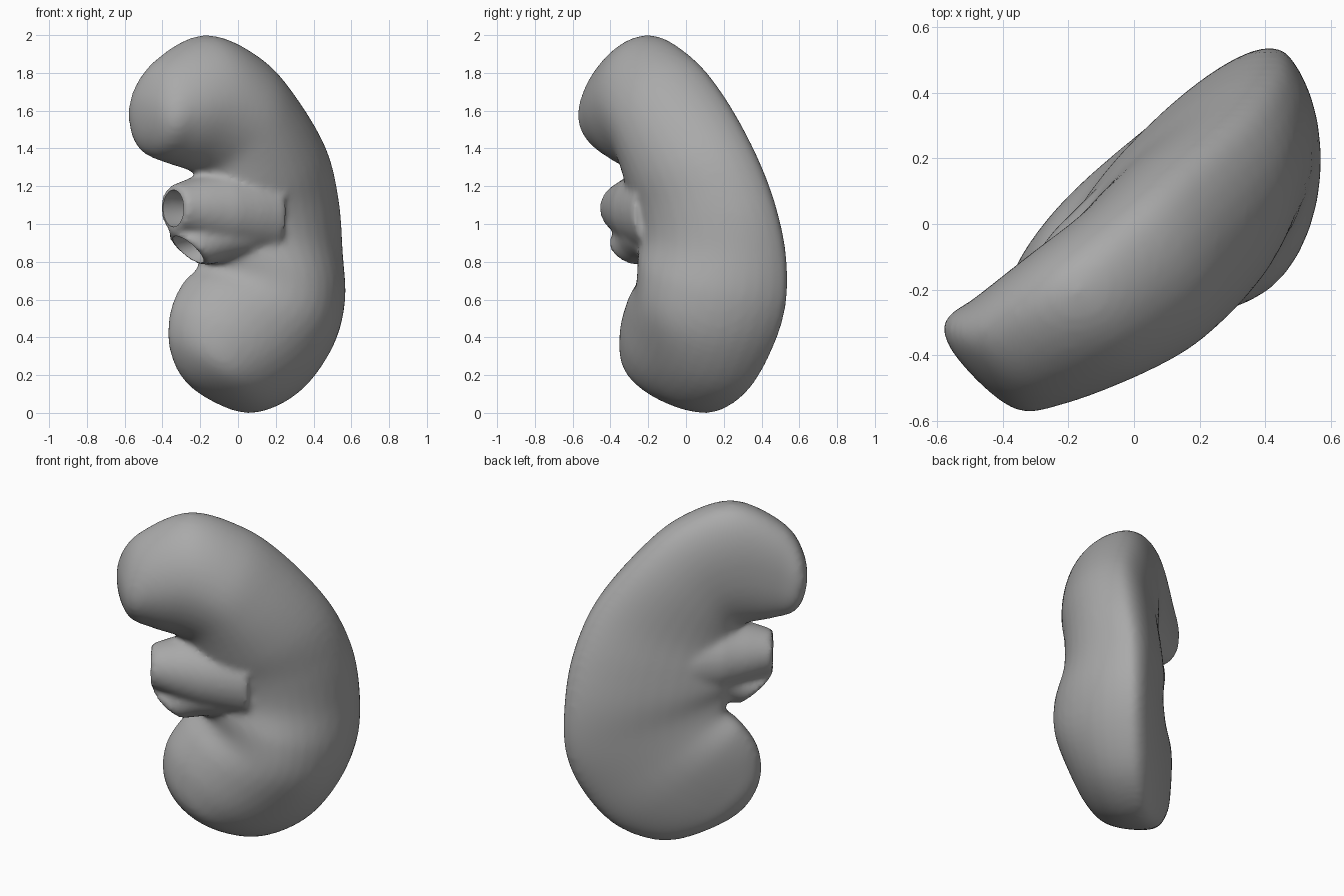
import bpy, bmesh, math
from mathutils import Vector

cube = bpy.data.objects.get("Cube")
if cube:
    bpy.data.objects.remove(cube, do_unlink=True)

ANGLE = math.radians(39)
U = Vector((math.cos(ANGLE), math.sin(ANGLE), 0))    # broad direction of the organ
N = Vector((math.sin(ANGLE), -math.cos(ANGLE), 0))   # domed face direction
Z = Vector((0, 0, 1))


def place(u, n, z):
    return U * u + N * n + Z * z


grey = bpy.data.materials.new("tissue_grey")
grey.use_nodes = True
colour = (0.4, 0.4, 0.4, 1)
grey.diffuse_color = colour
grey.node_tree.nodes["Principled BSDF"].inputs["Base Color"].default_value = colour


def loft(name, rings, cap=True):
    """Skin a list of closed rings of points into one mesh object."""
    bm = bmesh.new()
    rows = [[bm.verts.new(p) for p in ring] for ring in rings]
    for a, b in zip(rows, rows[1:]):
        for i in range(len(a)):
            j = (i + 1) % len(a)
            bm.faces.new((a[i], a[j], b[j], b[i]))
    if cap:
        bm.faces.new(rows[0])
        bm.faces.new(rows[-1])
    bmesh.ops.remove_doubles(bm, verts=bm.verts, dist=0.0005)
    bmesh.ops.recalc_face_normals(bm, faces=bm.faces)
    mesh = bpy.data.meshes.new(name)
    bm.to_mesh(mesh)
    bm.free()
    mesh.materials.append(grey)
    obj = bpy.data.objects.new(name, mesh)
    bpy.context.collection.objects.link(obj)
    return obj


def spline(a, b, c, d, t):
    return [0.5 * (2 * q + (r - p) * t + (2 * p - 5 * q + 4 * r - s) * t * t
                   + (3 * q - p - 3 * r + s) * t ** 3)
            for p, q, r, s in zip(a, b, c, d)]


# Body stations: outer u, z; inner u, z; rim, front and back depth; inner pinch
stations = [
    (-.67, 1.52, -.67, 1.52, -.01, -.01, -.01, 0),
    (-.66, 1.70, -.61, 1.38, -.01, .21, -.13, 0),
    (-.55, 1.87, -.48, 1.32, .02, .29, -.13, 0),
    (-.27, 2.0, -.35, 1.28, .05, .36, -.13, .1),
    (.03, 1.9, -.3, 1.24, .05, .4, -.13, .3),
    (.265, 1.71, -.3, 1.17, .03, .4, -.15, .4),
    (.505, 1.42, -.32, 1.1, .01, .38, -.17, .4),
    (.635, 1.13, -.32, 1.03, -.04, .34, -.21, .4),
    (.685, .84, -.3, .96, -.09, .33, -.24, .4),
    (.675, .56, -.26, .88, -.1, .38, -.24, .4),
    (.57, .31, -.22, .78, -.08, .4, -.22, .2),
    (.39, .1, -.31, .69, -.06, .36, -.2, 0),
    (.14, 0, -.4, .54, -.05, .29, -.17, 0),
    (-.1, .05, -.41, .35, -.04, .19, -.13, 0),
    (-.31, .17, -.31, .17, -.04, -.04, -.04, 0),
]


def mirrored(s):
    """Continue the surface across a rounded tip."""
    return (s[2], s[3], s[0], s[1], s[4], s[6], s[5], s[7])


def section(s, count=40):
    ou, oz, iu, iz, rim, front, back, pinch = s
    ring = []
    for k in range(count):
        t = math.tau * k / count
        c, q = math.cos(t), math.sin(t)
        power = 1.9 if q > 0 else 2.3
        c = math.copysign(abs(c) ** (2 / power), c)
        q = math.copysign(abs(q) ** (2 / power), q)
        w = (1 + c) / 2
        depth = (front - rim if q > 0 else rim - back) * (1 - pinch * (1 - w) ** 4)
        middle = rim + pinch * (.08 - rim) * (1 - w)
        ring.append(place(iu + (ou - iu) * w, middle + depth * q, iz + (oz - iz) * w))
    return ring


track = [mirrored(stations[1])] + stations + [mirrored(stations[-2])]
rings = []
for i in range(1, len(track) - 2):
    rings += [section(spline(*track[i - 1:i + 3], k / 5)) for k in range(5)]
rings.append(section(stations[-1]))
body = loft("kidney_body", rings, cap=False)


# Vessel stubs: elliptical sections swept along a short straight axis
def stub(name, start, end, long_dir, sizes, squash):
    a, b = place(*start), place(*end)
    side = (b - a).cross(long_dir).normalized()
    out = []
    for i, r in enumerate(sizes):
        centre = a.lerp(b, i / (len(sizes) - 1))
        out.append([centre + long_dir * r * math.cos(math.tau * k / 28)
                    + side * r * squash * math.sin(math.tau * k / 28) for k in range(28)])
    return loft(name, out)


upper = ((.05, .11, 1.06), (-.49, .06, 1.085))
lower = ((.05, .11, 1.0), (-.39, .06, .865))
slant = (U * -.2 + Z * .17).normalized()
stubs = [
    stub("upper_vessel", *upper, Z, (.26, .24, .215, .17, .12), 1.05),
    stub("lower_vessel", *lower, slant, (.23, .21, .185, .15, .13), 1),
]
bores = [
    stub("upper_bore", (-.2, .06, 1.07), (-.54, .06, 1.085), Z, (.05, .08, .095, .1), 1),
    stub("lower_bore", (-.17, .06, .93), (-.44, .06, .85), slant, (.05, .08, .105, .115), .9),
]

# Fuse the stubs into the body, soften the joins, then hollow the openings
for part in stubs:
    mod = body.modifiers.new("join_" + part.name, 'BOOLEAN')
    mod.operation = 'UNION'
    mod.object = part
mod = body.modifiers.new("fuse", 'REMESH')
mod.mode = 'VOXEL'
mod.voxel_size = 0.018
mod = body.modifiers.new("soften", 'SMOOTH')
mod.factor = 0.5
mod.iterations = 8
for part in bores:
    mod = body.modifiers.new("open_" + part.name, 'BOOLEAN')
    mod.operation = 'DIFFERENCE'
    mod.object = part

# Bake the modifiers and remove the helper solids
bpy.context.view_layer.update()
graph = bpy.context.evaluated_depsgraph_get()
baked = bpy.data.meshes.new_from_object(body.evaluated_get(graph))
body.modifiers.clear()
body.data = baked
baked.materials.clear()
baked.materials.append(grey)
for part in stubs + bores:
    bpy.data.objects.remove(part, do_unlink=True)

bpy.ops.object.select_all(action='DESELECT')
body.select_set(True)
bpy.context.view_layer.objects.active = body
bpy.ops.object.shade_smooth_by_angle(angle=math.radians(50))
